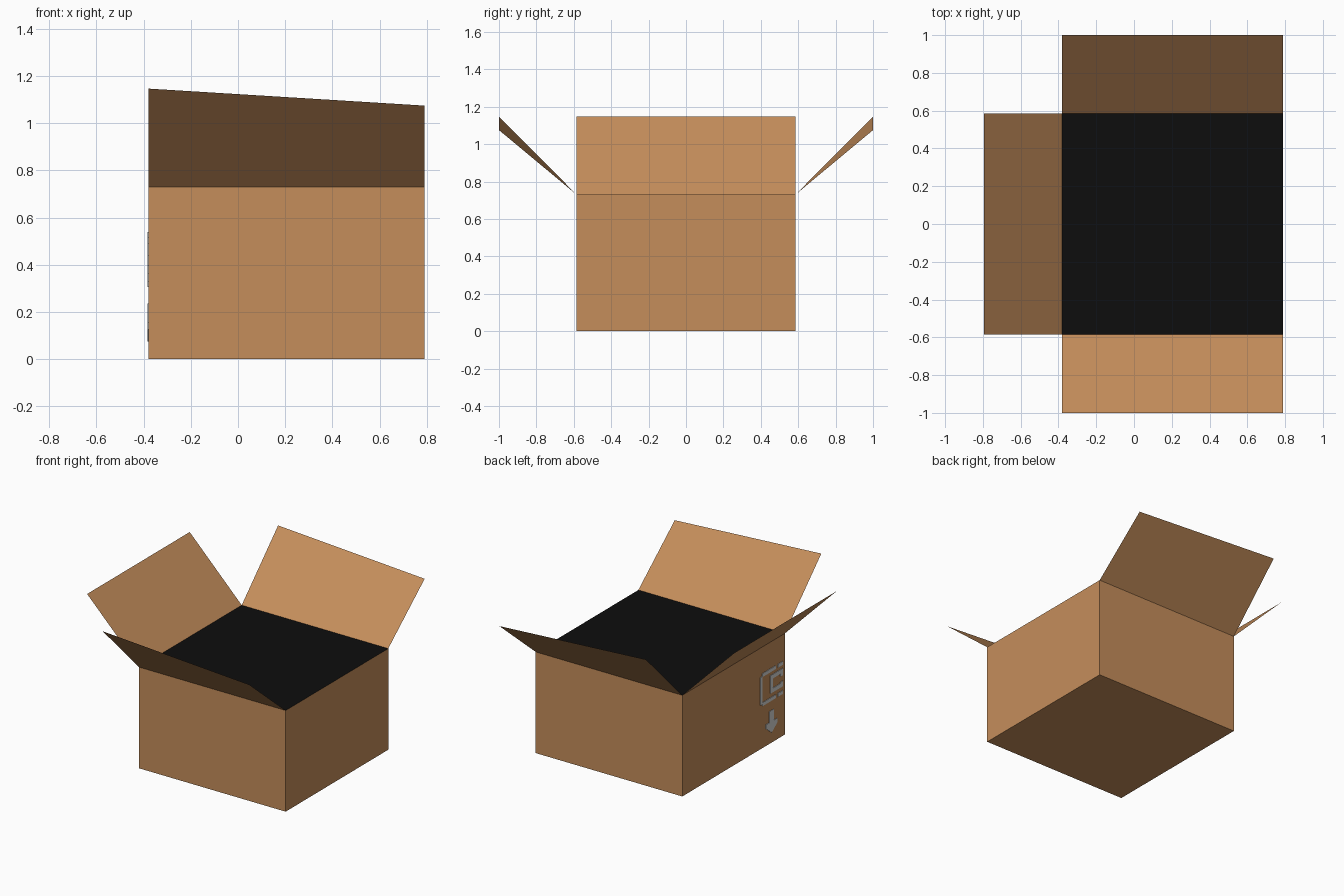
import bpy
import bmesh

if "Cube" in bpy.data.objects:
    bpy.data.objects.remove(bpy.data.objects["Cube"])


def material(name, rgb):
    m = bpy.data.materials.new(name)
    m.diffuse_color = (*rgb, 1.0)
    m.use_nodes = True
    m.node_tree.nodes["Principled BSDF"].inputs["Base Color"].default_value = m.diffuse_color
    return m


CARD = material("cardboard brown", (0.558, 0.270, 0.105))
DARK = material("inside black", (0.004, 0.004, 0.004))
GREY = material("print grey", (0.66, 0.66, 0.65))

X0, X1, Y, H = -0.38, 0.79, 0.585, 0.73   # carton body limits


def finish(name, bm, *mats):
    me = bpy.data.meshes.new(name)
    bm.to_mesh(me)
    bm.free()
    for m in mats:
        me.materials.append(m)
    ob = bpy.data.objects.new(name, me)
    bpy.context.collection.objects.link(ob)
    return ob


def flap(name, corners):
    bm = bmesh.new()
    bm.faces.new([bm.verts.new(c) for c in corners])
    return finish(name, bm, CARD)


def printed_mark(name, outlines):
    """Thin plates on the left wall; outlines are lists of (y, z)."""
    bm = bmesh.new()
    for pts in outlines:
        face = bm.faces.new([bm.verts.new((X0 - 0.004, y, z)) for y, z in pts])
        ext = bmesh.ops.extrude_face_region(bm, geom=[face])
        verts = [g for g in ext["geom"] if isinstance(g, bmesh.types.BMVert)]
        bmesh.ops.translate(bm, verts=verts, vec=(0.004, 0, 0))
    bmesh.ops.recalc_face_normals(bm, faces=bm.faces)
    return finish(name, bm, GREY)


def bar(y0, y1, z0, z1):
    return [(y0, z0), (y1, z0), (y1, z1), (y0, z1)]


# carton body, with the dark opening as its top face
bm = bmesh.new()
bmesh.ops.create_cube(bm, size=1)
for v in bm.verts:
    v.co = (X1 if v.co.x > 0 else X0, Y if v.co.y > 0 else -Y, H if v.co.z > 0 else 0)
bm.normal_update()
for f in bm.faces:
    f.material_index = 1 if f.normal.z > 0.5 else 0
finish("carton_body", bm, CARD, DARK)

# front and back flaps, a little lower at the right end
for name, s in (("front_flap", -1), ("back_flap", 1)):
    ring = [(X0, s * Y, H), (X1, s * Y, H), (X1, s, 1.075), (X0, s, 1.147)]
    flap(name, ring if s < 0 else ring[::-1])

# left flap
flap("left_flap", [(X0, Y, H), (X0, -Y, H), (-0.795, -Y, 1.147), (-0.795, Y, 1.147)])

# handling symbol: open frame with a cup outline inside
printed_mark("handling_symbol", [
    bar(-0.325, -0.300, 0.32, 0.52),
    bar(-0.480, -0.325, 0.515, 0.54),
    bar(-0.480, -0.325, 0.305, 0.33),
    bar(-0.560, -0.500, 0.515, 0.54),
    bar(-0.560, -0.500, 0.305, 0.33),
    bar(-0.445, -0.415, 0.36, 0.49),
    bar(-0.530, -0.445, 0.460, 0.49),
    bar(-0.530, -0.445, 0.360, 0.39),
    bar(-0.560, -0.530, 0.440, 0.49),
    bar(-0.560, -0.530, 0.360, 0.40),
])

# downward arrow below it
printed_mark("arrow_mark", [[
    (-0.405, 0.235), (-0.405, 0.155), (-0.365, 0.155), (-0.365, 0.125),
    (-0.430, 0.075), (-0.495, 0.125), (-0.495, 0.155), (-0.455, 0.155), (-0.455, 0.235),
]])
